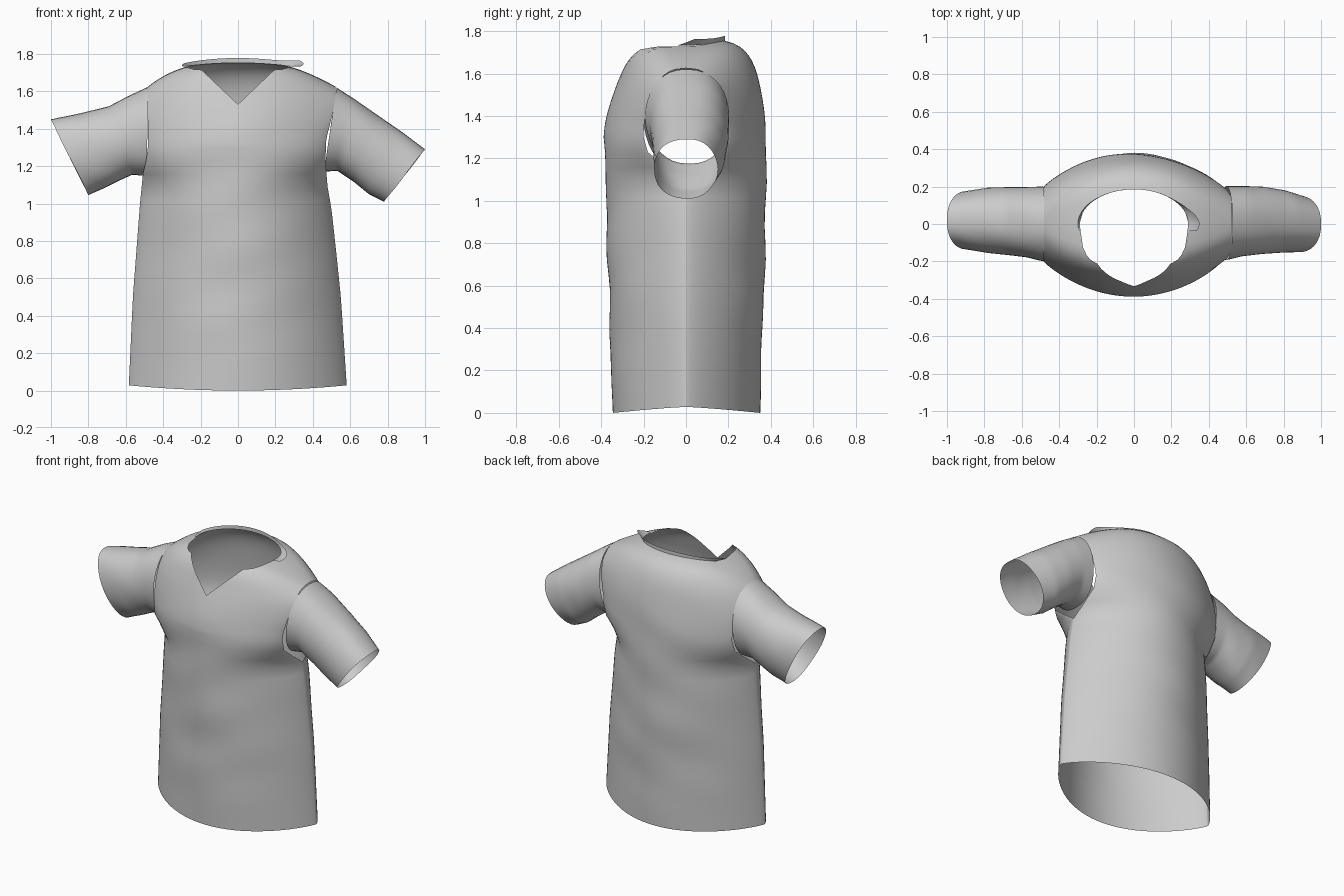
import bpy, bmesh, math

if "Cube" in bpy.data.objects:
    bpy.data.objects.remove(bpy.data.objects["Cube"])

cloth = bpy.data.materials.new("grey_cloth")
cloth.diffuse_color = (0.6, 0.6, 0.6, 1)
cloth.use_nodes = True
cloth.node_tree.nodes["Principled BSDF"].inputs["Base Color"].default_value = cloth.diffuse_color


def lerp_table(t, pts):
    for (a, p), (b, q) in zip(pts, pts[1:]):
        if t <= b:
            return p + (q - p) * max(0, (t - a) / (b - a))
    return pts[-1][1]


def sheet(name, grids, closed=False):
    """Skin one or more grids of points and weld their shared edges."""
    bm = bmesh.new()
    for rows in grids:
        vs = [[bm.verts.new(p) for p in r] for r in rows]
        n = len(rows[0])
        for a, b in zip(vs, vs[1:]):
            for j in range(n if closed else n - 1):
                k = (j + 1) % n
                bm.faces.new((a[j], a[k], b[k], b[j]))
    bmesh.ops.remove_doubles(bm, verts=bm.verts, dist=0.0005)
    bmesh.ops.recalc_face_normals(bm, faces=bm.faces)
    me = bpy.data.meshes.new(name)
    bm.to_mesh(me)
    bm.free()
    me.materials.append(cloth)
    ob = bpy.data.objects.new(name, me)
    bpy.context.collection.objects.link(ob)
    bpy.context.view_layer.objects.active = ob
    ob.select_set(True)
    bpy.ops.object.shade_smooth_by_angle(angle=math.radians(50))
    ob.select_set(False)
    return ob


# Torso: front and back panels share side seams and shoulder seams
CHEST, ARM, NECK, VEE, ROUND = 1.3, 0.48, 0.29, 0.2, 0.2
WIDTH_L = [(0, .585), (.5, .562), (1, .524), (1.16, .508), (1.27, .482), (2, .482)]
WIDTH_R = [(0, .583), (.5, .55), (.75, .524), (.97, .5), (1.1, .477), (1.25, .467), (1.4, .475), (2, .48)]
DEPTH = {-1: [(0, .345), (.4, .36), (.8, .37), (1.3, .387), (1.45, .365), (1.6, .345), (2, .345)],
         1: [(0, .35), (.4, .36), (.9, .378), (1.3, .375), (2, .375)]}
POWER = [(0, .8), (.9, .76), (1.1, .75), (1.3, .88), (1.5, .95), (2, .95)]


def shoulder_z(x):
    return 1.76 - .135 * abs(x / ARM) ** 2.8


def depth(u, z, t, side):
    """Distance of the panel from the seam plane; t runs 0..1 from chest to shoulder."""
    full = lerp_table(z, DEPTH[side]) * max(0, 1 - t * t) ** ROUND
    # half width of the armhole at this height
    if t > 0:
        arm = .2 * max(0, 1 - t * t) ** .4
    else:
        arm = .2 * math.sqrt(max(0, 1 - (min(1, (CHEST - z) / .16)) ** 2))
    return (full - arm) * max(0, 1 - u * u) ** lerp_table(z, POWER) + arm


def neck_t(u, side):
    """How far up the shoulder curve a column runs before the neckline."""
    x = abs(u * ARM)
    if x >= NECK - 1e-6:
        return 1
    rise = shoulder_z(x) - CHEST
    if side < 0 and x < VEE:
        return (1.53 + .19 * x / VEE - CHEST) / rise
    if side < 0:
        y = .205 * math.sqrt(1 - ((x - VEE) / (NECK - VEE)) ** 2)
    else:
        y = .185 * math.sqrt(1 - (x / NECK) ** 2)
    lo, hi = .3, 1
    for _ in range(40):
        mid = (lo + hi) / 2
        if depth(u, CHEST + mid * rise, mid, side) > y:
            lo = mid
        else:
            hi = mid
    return lo


def column(u, side):
    pts = []
    top = math.asin(neck_t(u, side))
    for i in range(19 + 14):
        if i < 19:
            t = 0
            z0 = .028 * u * u
            z = z0 + (CHEST - z0) * i / 18
        else:
            t = math.sin(top * (i - 18) / 14)
            z = CHEST + t * (shoulder_z(u * ARM) - CHEST)
        y = depth(u, z, t, side)
        x = u * lerp_table(z, WIDTH_L if u < 0 else WIDTH_R)
        # one shoulder reaches a little further out
        x += .045 * max(0, u) ** 5 * min(1, max(0, (z - 1.35) / .2))
        # soft cloth folds that fade at the seams and the shoulders
        fade = (1 - u * u) * (1 - t) * min(1, z * 2)
        y += fade * (.004 * math.sin(11 * z + 5 * x + side) + .003 * math.sin(19 * z - 7 * x))
        pts.append((x, side * y, z))
    return pts


a0 = math.asin(NECK / ARM)
half = [a0 * i / 14 for i in range(15)] + [a0 + (math.pi / 2 - a0) * i / 14 for i in range(1, 15)]
us = [-math.sin(a) for a in reversed(half[1:])] + [math.sin(a) for a in half]
sheet("shirt_body", [[column(u, s) for u in us] for s in (-1, 1)])


# Sleeves: open tubes given by stations of (top x, top z, bottom x, bottom z, y centre, y radius)
def sleeve(name, stations):
    rings, steps = [], 5
    for s0, s1 in zip(stations, stations[1:]):
        for k in range(steps + (s1 is stations[-1])):
            f = k / steps
            tx, tz, bx, bz, yc, yr = [p + (q - p) * f for p, q in zip(s0, s1)]
            ring = []
            for j in range(36):
                a = 2 * math.pi * j / 36
                c, s = math.cos(a), math.sin(a)
                m = .5 + .5 * c
                ring.append((bx + (tx - bx) * m,
                             yc + yr * math.copysign(abs(s) ** .85, s),
                             bz + (tz - bz) * m + .004 * s * math.sin(20 * tx + 3 * a)))
            rings.append(ring)
    sheet(name, [rings], closed=True)


sleeve("sleeve_left", [(-.478, 1.625, -.49, 1.15, 0, .2), (-.58, 1.578, -.57, 1.152, .01, .188),
                       (-.69, 1.52, -.64, 1.12, .015, .182), (-.84, 1.483, -.72, 1.08, .02, .175),
                       (-1.0, 1.45, -.80, 1.045, .02, .155)])
sleeve("sleeve_right", [(.527, 1.62, .46, 1.17, .005, .198), (.62, 1.56, .53, 1.175, .015, .188),
                        (.75, 1.47, .62, 1.115, .02, .18), (.88, 1.38, .70, 1.05, .015, .168),
                        (1.0, 1.29, .78, 1.01, 0, .15)])

# Collar: narrow upright band round the back of the neck, flaring at one end
rows = [[], [], []]
for i in range(41):
    a = math.radians(-12 + 204 * i / 40)
    c, s = math.cos(a), math.sin(a)
    flare = max(0, c) ** 6
    end = min(1, i / 5, (40 - i) / 5)
    for k in range(3):
        f = k / 2
        r = NECK + f * (.06 * flare + .01 * max(0, -c))
        base = 1.752 - .02 * c * c
        rows[k].append((r * c, .185 * s, base + f * end * (.012 + .014 * max(0, s) + .018 * flare)))
sheet("collar", [rows])
